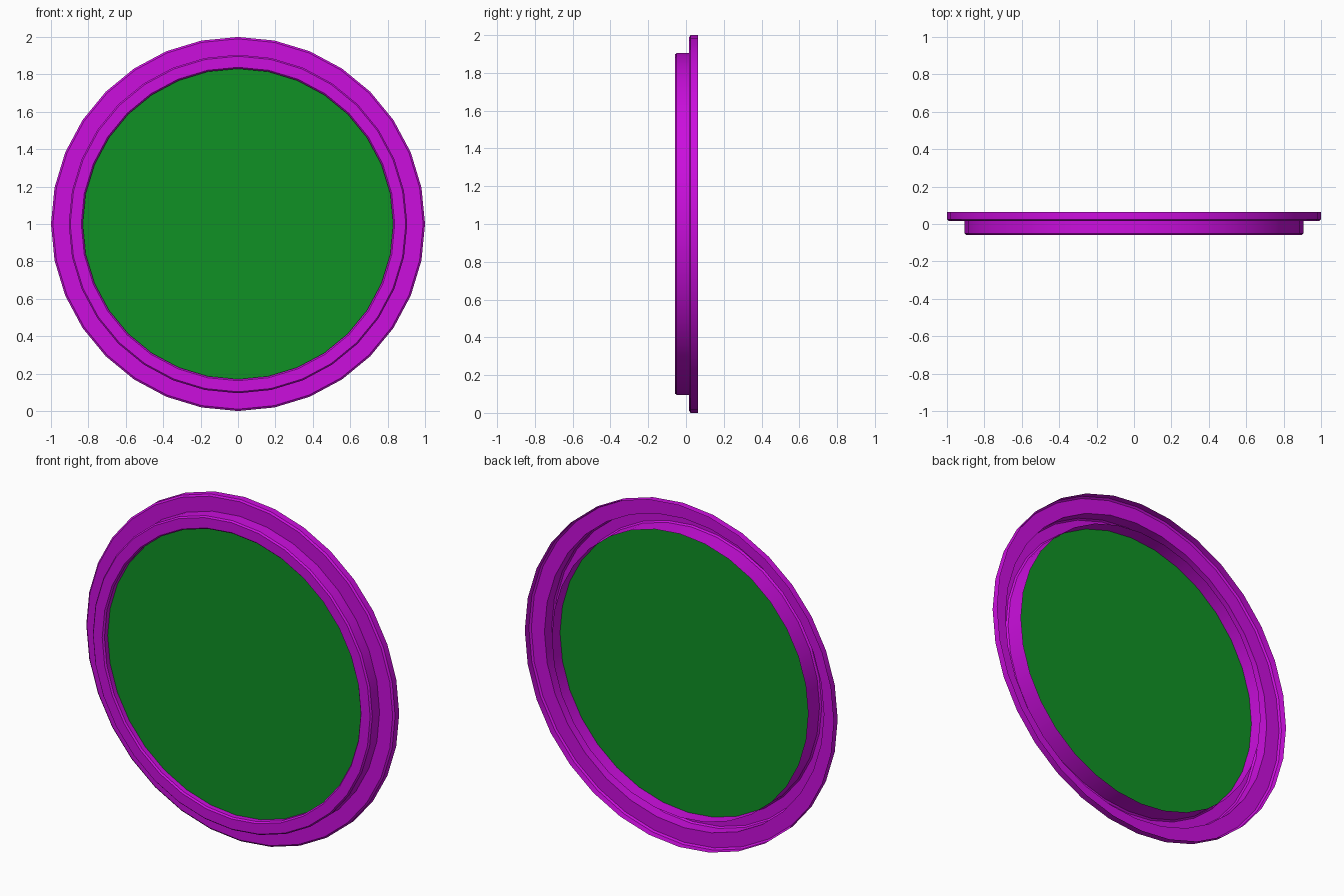
import bpy, bmesh, math
from mathutils import Matrix, Vector

SIDES = 32
CENTRE = Vector((0, 0, 1))

cube = bpy.data.objects.get("Cube")
if cube:
    bpy.data.objects.remove(cube, do_unlink=True)


def make_material(name, colour):
    mat = bpy.data.materials.new(name)
    mat.use_nodes = True
    mat.diffuse_color = colour
    for node in mat.node_tree.nodes:
        if node.type == 'BSDF_PRINCIPLED':
            node.inputs["Base Color"].default_value = colour
    return mat


def add_object(name, bm, mat):
    mesh = bpy.data.meshes.new(name)
    bm.to_mesh(mesh)
    bm.free()
    mesh.materials.append(mat)
    obj = bpy.data.objects.new(name, mesh)
    bpy.context.collection.objects.link(obj)
    bpy.ops.object.select_all(action='DESELECT')
    obj.select_set(True)
    bpy.context.view_layer.objects.active = obj
    bpy.ops.object.shade_smooth_by_angle(angle=math.radians(30))
    return obj


def lathe(name, profile, mat):
    """Turn an open (radius, y) profile about the front-to-back axis."""
    bm = bmesh.new()
    verts = [bm.verts.new((r, y, 1)) for r, y in profile]
    edges = [bm.edges.new(pair) for pair in zip(verts, verts[1:])]
    bmesh.ops.spin(bm, geom=verts + edges, cent=CENTRE, axis=(0, 1, 0),
                   angle=math.tau, steps=SIDES, use_merge=True)
    bmesh.ops.remove_doubles(bm, verts=bm.verts, dist=0.0005)
    bmesh.ops.recalc_face_normals(bm, faces=bm.faces)
    # the raised front band must face forward
    front = min(bm.faces, key=lambda f: f.calc_center_median().y
                - abs(f.normal.y))
    if front.normal.y > 0:
        bmesh.ops.reverse_faces(bm, faces=bm.faces)
    return add_object(name, bm, mat)


purple = make_material("purple_frame", (0.60, 0.0045, 0.73, 1))
green = make_material("green_glass", (0.005, 0.285, 0.0185, 1))

# Pressed frame, open at the back: outer lip, flange, raised band, inner wall
lathe("round_frame", [
    (1.0, 0.063), (1.0, 0.025), (0.99, 0.017),
    (0.905, 0.017), (0.905, -0.05), (0.897, -0.059),
    (0.838, -0.059), (0.83, -0.05), (0.83, 0.056),
], purple)

# Pane set in the middle of the inner wall
bm = bmesh.new()
turn = Matrix.Translation(CENTRE + Vector((0, -0.02, 0))) @ Matrix.Rotation(math.pi / 2, 4, 'X')
bmesh.ops.create_circle(bm, cap_ends=True, segments=SIDES, radius=0.83, matrix=turn)
add_object("glass_pane", bm, green)
